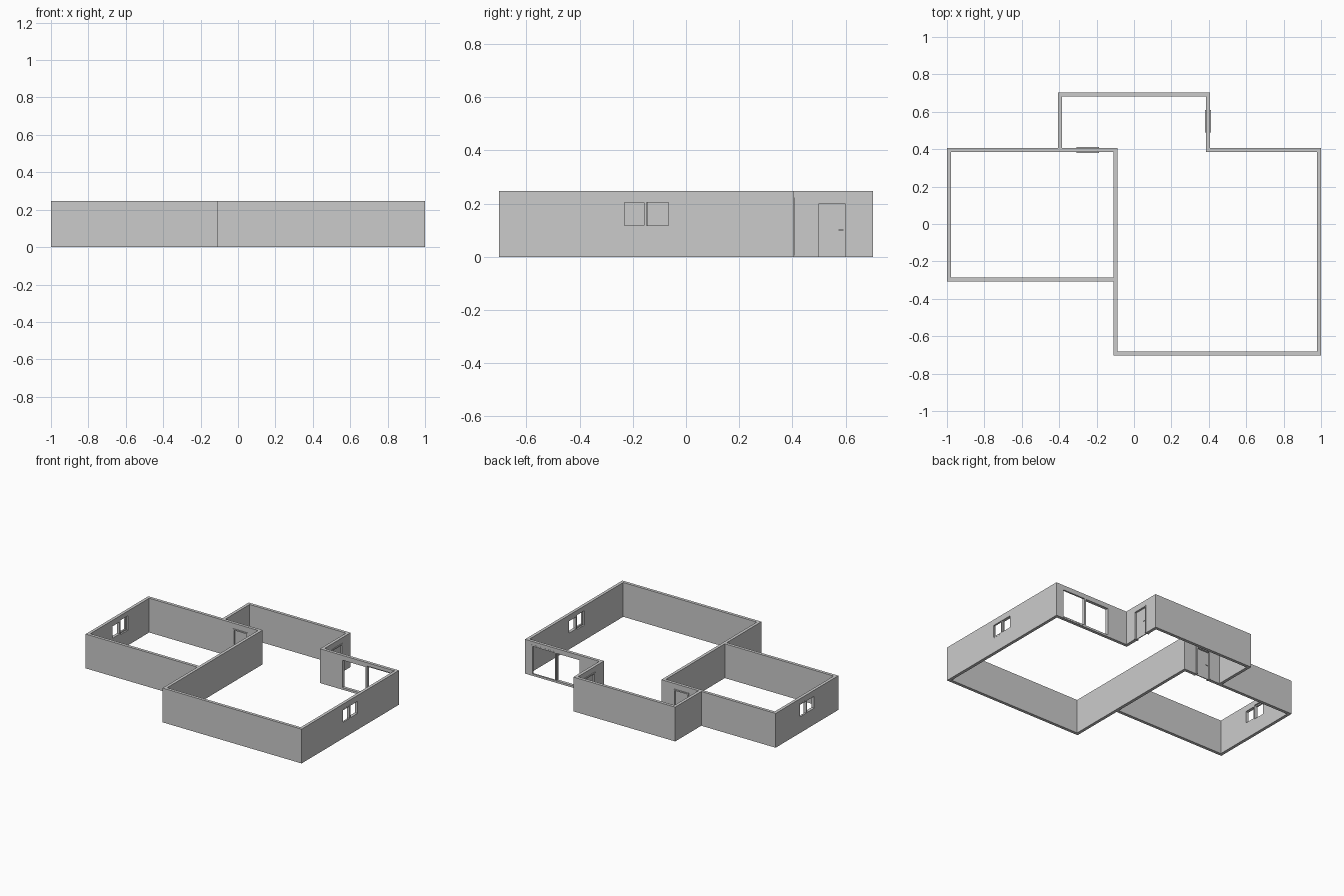
import bpy, bmesh
from mathutils import Matrix, Vector

if "Cube" in bpy.data.objects:
    bpy.data.objects.remove(bpy.data.objects["Cube"])

M = 2 / 20.22        # model units per plan metre
T, H = 0.22, 2.5     # wall thickness and height


def make(name, boxes, mat=Matrix()):
    """One object from boxes (x0, x1, y0, y1, z0, z1), placed by mat, in metres."""
    bm = bmesh.new()
    for x0, x1, y0, y1, z0, z1 in boxes:
        loc = Vector(((x0 + x1) / 2, (y0 + y1) / 2, (z0 + z1) / 2))
        m = Matrix.Translation(loc) @ Matrix.Diagonal((x1 - x0, y1 - y0, z1 - z0, 1))
        bmesh.ops.create_cube(bm, size=1, matrix=Matrix.Scale(M, 4) @ mat @ m)
    me = bpy.data.meshes.new(name)
    bm.to_mesh(me)
    bm.free()
    ob = bpy.data.objects.new(name, me)
    bpy.context.collection.objects.link(ob)
    return ob


def ring(s0, s1, z0, z1, b, v0, v1):
    """Rectangular frame of bar width b, spanning v0..v1 in depth."""
    return [(s0, s0 + b, v0, v1, z0, z1), (s1 - b, s1, v0, v1, z0, z1),
            (s0 + b, s1 - b, v0, v1, z0, z0 + b), (s0 + b, s1 - b, v0, v1, z1 - b, z1)]


def place(x, y, deg):
    """Local frame: x along the wall, -y to the outside."""
    return Matrix.Translation((x, y, 0)) @ Matrix.Rotation(deg * 3.14159265 / 180, 4, 'Z')


def cut(wall, s0, s1, z0, z1, mat):
    c = make("cutter", [(s0, s1, -0.5, 0.5, z0, z1)], mat)
    c.hide_render = True
    mod = wall.modifiers.new("opening", 'BOOLEAN')
    mod.operation, mod.solver, mod.object = 'DIFFERENCE', 'EXACT', c
    bpy.context.view_layer.objects.active = wall
    bpy.ops.object.modifier_apply(modifier=mod.name)
    bpy.data.objects.remove(c)


def glazing(name, wall, mat, w, z0, z1, b):
    """Opening with one outer sliding sash and one fixed sash."""
    h, t = w / 2, T / 2
    cut(wall, -h, h, z0, z1, mat)
    make(name + "_sliding_sash", ring(-h, 0.0, z0, z1, b, -t - 0.01, 0.0), mat)
    make(name + "_fixed_sash", ring(-b * 0.7, h, z0, z1, b, 0.0, t), mat)
    # outer casing beside the fixed sash, flush with the wall
    make(name + "_casing", [(0, h, -t, 0, z0, z0 + b), (0, h, -t, 0, z1 - b, z1),
                            (h - b, h, -t, 0, z0 + b, z1 - b)], mat)


def door(name, wall, mat):
    w, h, b, p = 0.6, 2.1, 0.09, T / 2 + 0.05
    cut(wall, -w + 0.02, w - 0.02, -0.1, h - 0.02, mat)
    make(name + "_frame", [(-w, -w + b, -p, p, 0, h), (w - b, w, -p, p, 0, h),
                           (-w + b, w - b, -p, p, h - b, h)], mat)
    make(name + "_leaf", [(-w + b, w - b, -0.03, 0.03, 0, h - b)], mat)
    # handles on both sides
    make(name + "_handle", [(0.24, 0.44, s * 0.08 - 0.015, s * 0.08 + 0.015, 1.0, 1.04) for s in (-1, 1)]
         + [(0.40, 0.44, -0.08, 0.08, 1.0, 1.04)], mat)


def wall_x(name, x0, x1, y):
    return make(name, [(x0, x1, y - T / 2, y + T / 2, 0, H)])


def wall_y(name, x, y0, y1):
    return make(name, [(x - T / 2, x + T / 2, y0, y1, 0, H)])


t = T / 2
# left room
left = wall_y("left_wall", -10, -3 + t, 4 - t)
left_back = wall_x("left_room_back_wall", -10 - t, -1 + t, 4)
wall_x("left_room_front_wall", -10 - t, -1 - t, -3)
# right room
wall_y("middle_wall", -1, -7 + t, 4 - t)
wall_x("front_wall", -1 - t, 10 + t, -7)
right = wall_y("right_wall", 10, -7 + t, 4 - t)
right_back = wall_x("right_room_back_wall", 4 - t, 10 + t, 4)
# hall
wall_y("hall_left_wall", -4, 4 + t, 7 - t)
wall_x("hall_back_wall", -4 - t, 4 + t, 7)
hall_right = wall_y("hall_right_wall", 4, 4 + t, 7 - t)

# windows and glazed sliding door
glazing("right_window", right, place(10, -1.5, 90), 1.85, 1.1, 2.15, 0.09)
glazing("left_window", left, place(-10, 0.5, -90), 1.85, 1.1, 2.15, 0.09)
glazing("patio_door", right_back, place(7.6, 4, 180), 4.0, 0.05, 2.25, 0.1)

# doors
door("bedroom_door", left_back, place(-2.5, 4, 180))
door("entry_door", hall_right, place(4, 5.55, 90))
